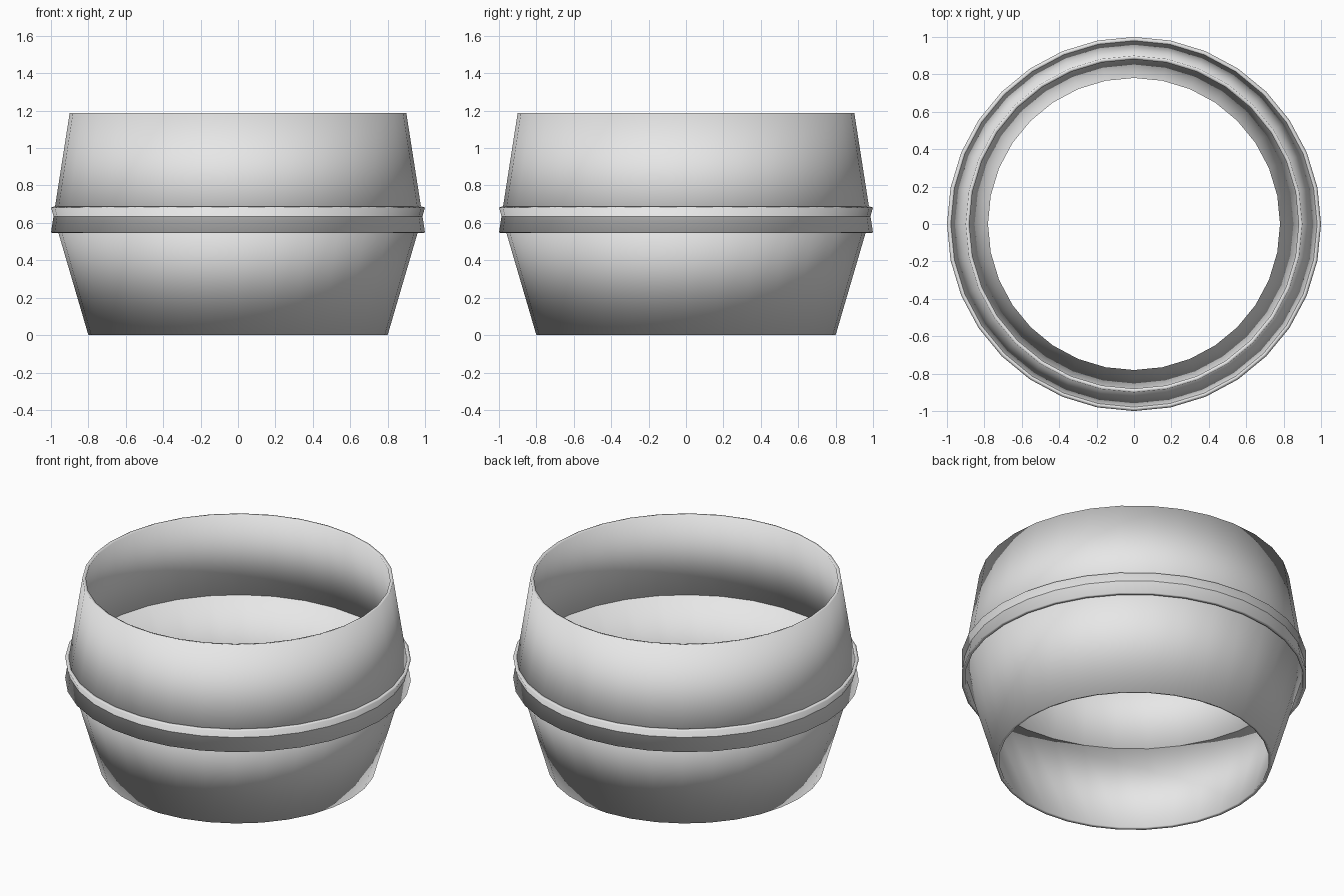
import bpy
import math

SIDES = 32

cube = bpy.data.objects.get("Cube")
if cube:
    bpy.data.objects.remove(cube, do_unlink=True)

grey = bpy.data.materials.new("light_grey")
grey.use_nodes = True
colour = (0.8, 0.8, 0.8, 1)
grey.diffuse_color = colour
grey.node_tree.nodes["Principled BSDF"].inputs["Base Color"].default_value = colour


def conical_shell(name, bottom, top, wall=0.02):
    """Open tapered tube between two (radius, height) rims, thickened inwards."""
    verts = []
    for radius, z in (bottom, top):
        for i in range(SIDES):
            a = math.tau * i / SIDES
            verts.append((radius * math.cos(a), radius * math.sin(a), z))
    faces = []
    for i in range(SIDES):
        j = (i + 1) % SIDES
        faces.append((i, j, j + SIDES, i + SIDES))
    mesh = bpy.data.meshes.new(name)
    mesh.from_pydata(verts, [], faces)
    mesh.materials.append(grey)
    mesh.shade_smooth()
    obj = bpy.data.objects.new(name, mesh)
    bpy.context.collection.objects.link(obj)
    solid = obj.modifiers.new("wall", "SOLIDIFY")
    solid.thickness = wall
    solid.offset = -1
    return obj


# Two tapered shells whose wide rims cross to form the raised band
conical_shell("lower_shell", (0.80, 0.0), (1.0, 0.682))
conical_shell("upper_shell", (1.0, 0.548), (0.90, 1.187))
